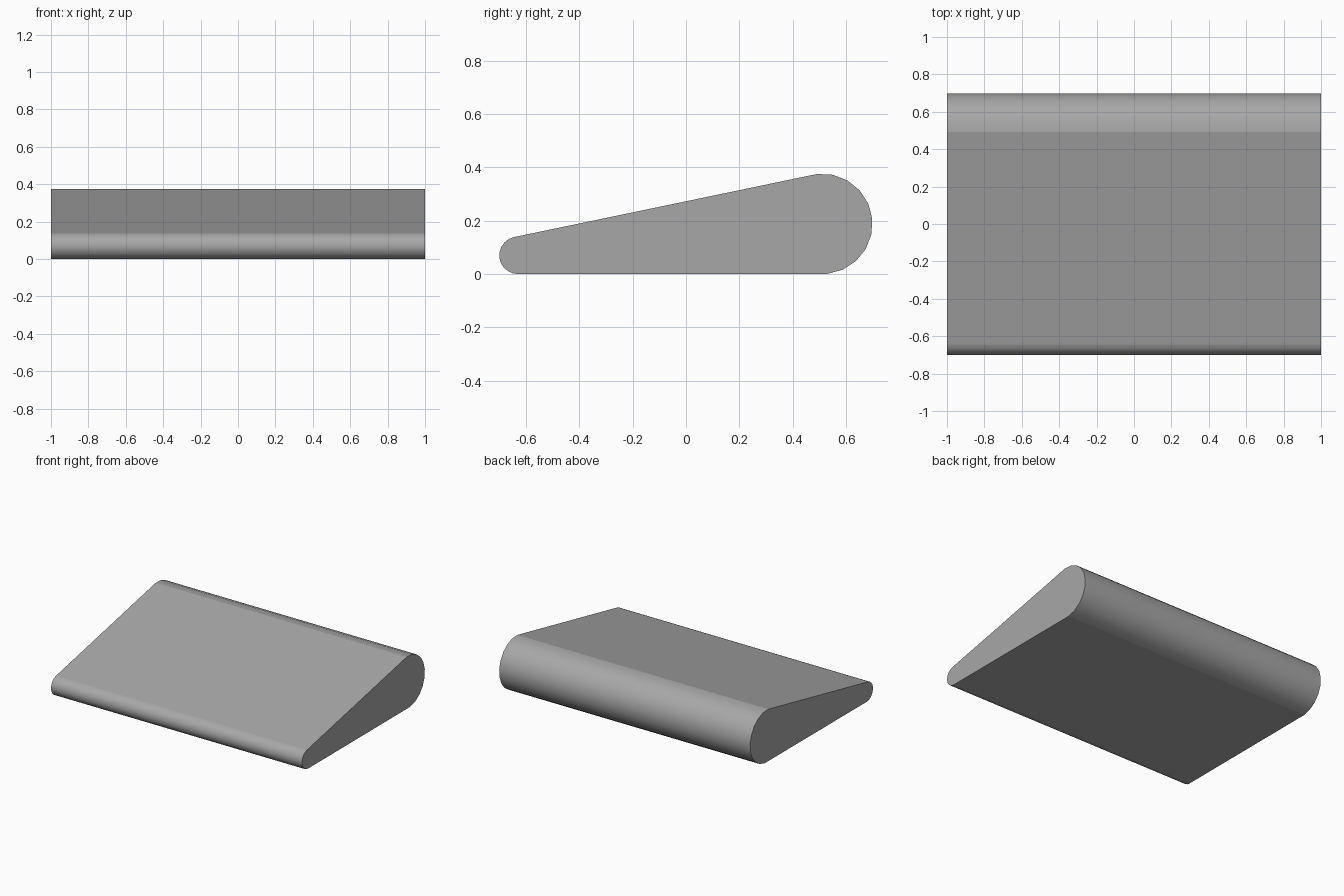
import bpy
import bmesh
from math import sin, cos, radians

cube = bpy.data.objects.get("Cube")
if cube:
    bpy.data.objects.remove(cube, do_unlink=True)

# Single plain grey
grey = bpy.data.materials.new("plain grey")
grey.use_nodes = True
colour = (0.39, 0.39, 0.39, 1)
grey.diffuse_color = colour
grey.node_tree.nodes["Principled BSDF"].inputs["Base Color"].default_value = colour


def arc(y, radius, start, end, steps):
    """Points (y, z) on a round edge that rests on the floor."""
    angles = [radians(start + (end - start) * i / steps) for i in range(steps + 1)]
    return [(y + radius * cos(a), radius + radius * sin(a)) for a in angles]


# Teardrop profile: large rounded back, small rounded front
profile = arc(0.511, 0.188, -84, 96, 10) + arc(-0.63, 0.07, 102, 270, 10)

# Extrude the profile across the full width
bm = bmesh.new()
cap = bm.faces.new([bm.verts.new((-1, y, z)) for y, z in profile])
result = bmesh.ops.extrude_face_region(bm, geom=[cap], use_keep_orig=True)
moved = [v for v in result["geom"] if isinstance(v, bmesh.types.BMVert)]
bmesh.ops.translate(bm, verts=moved, vec=(2, 0, 0))
bmesh.ops.recalc_face_normals(bm, faces=bm.faces)

# Only the narrow strips of the rounded edges are smooth
for face in bm.faces:
    face.smooth = len(face.verts) == 4 and face.calc_area() < 0.4

mesh = bpy.data.meshes.new("wedge_pad")
bm.to_mesh(mesh)
bm.free()
mesh.materials.append(grey)
pad = bpy.data.objects.new("wedge_pad", mesh)
bpy.context.collection.objects.link(pad)
